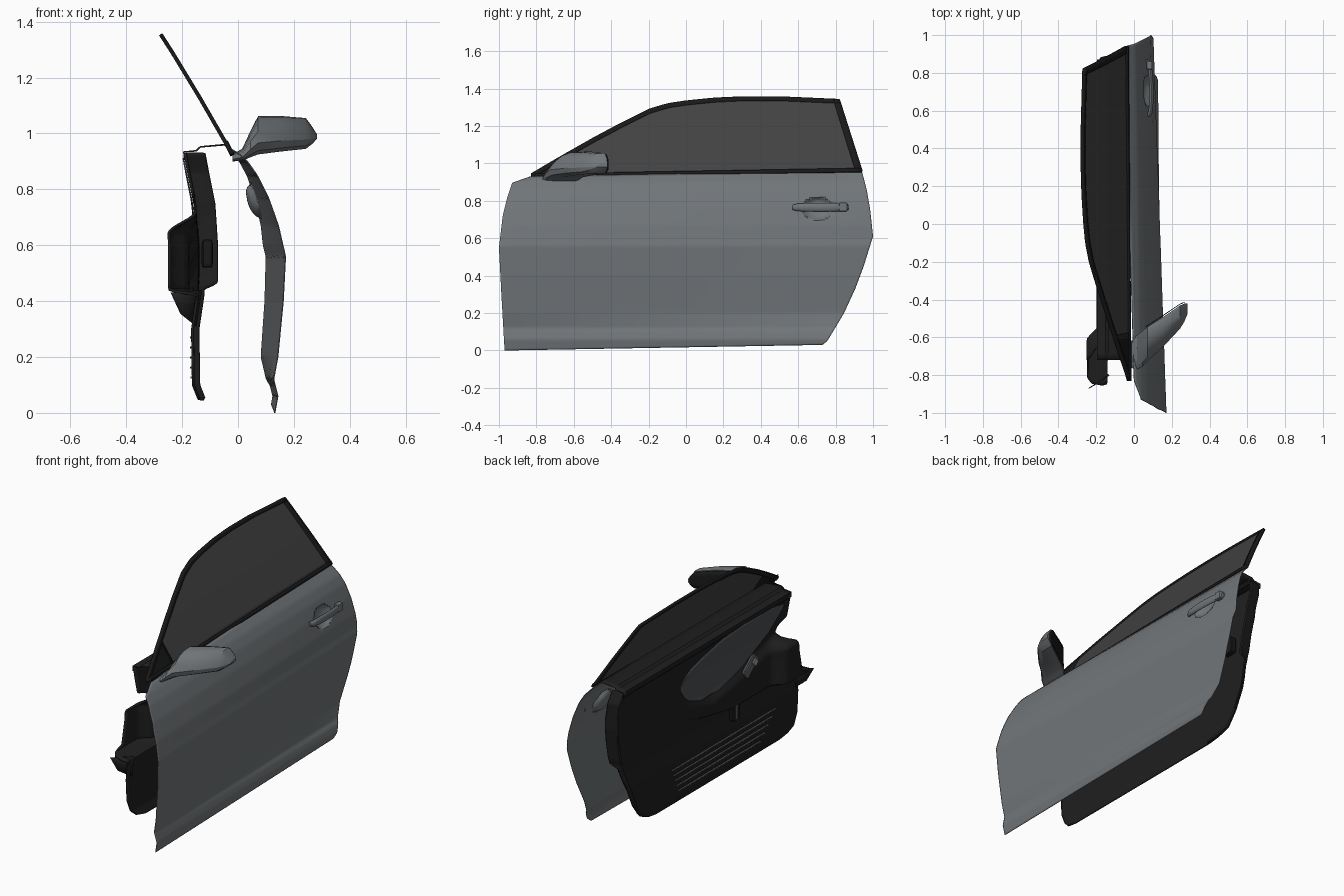
import bpy, math

if "Cube" in bpy.data.objects:
    bpy.data.objects.remove(bpy.data.objects["Cube"])

# ---------- helpers ----------
def material(name, r, g, b):
    m = bpy.data.materials.new(name)
    m.diffuse_color = (r, g, b, 1)
    m.use_nodes = True
    m.node_tree.nodes["Principled BSDF"].inputs["Base Color"].default_value = m.diffuse_color
    return m

PAINT = material("paint", .165, .18, .19)
BLACK = material("black_trim", .01, .01, .01)
PLASTIC = material("dark_plastic", .014, .014, .014)
GLASS = material("tinted_glass", .055, .055, .055)
FABRIC = material("grey_insert", .075, .08, .085)
SILVER = material("silver", .25, .25, .25)

def lerp(a, b, t):
    return a + (b - a) * t

def interp(x, pts):
    if x <= pts[0][0]:
        return pts[0][1]
    for (a, p), (b, q) in zip(pts, pts[1:]):
        if x <= b:
            return lerp(p, q, (x - a) / (b - a))
    return pts[-1][1]

def step(a, b, x):
    t = min(1, max(0, (x - a) / (b - a)))
    return t * t * (3 - 2 * t)

def build(name, verts, faces, mat, thick=0, angle=30):
    me = bpy.data.meshes.new(name)
    me.from_pydata(verts, [], faces)
    me.update()
    ob = bpy.data.objects.new(name, me)
    bpy.context.collection.objects.link(ob)
    me.materials.append(mat)
    bpy.ops.object.select_all(action='DESELECT')
    ob.select_set(True)
    bpy.context.view_layer.objects.active = ob
    bpy.ops.object.shade_smooth_by_angle(angle=math.radians(angle))
    if thick:
        s = ob.modifiers.new("thickness", 'SOLIDIFY')
        s.thickness, s.offset = thick, 0
    return ob

def sheet(name, nu, nv, f, mat, thick=.004):
    """Surface f(u, v) sampled on a grid."""
    verts = [f(i / nu, j / nv) for j in range(nv + 1) for i in range(nu + 1)]
    w = nu + 1
    faces = [(j * w + i, j * w + i + 1, (j + 1) * w + i + 1, (j + 1) * w + i)
             for j in range(nv) for i in range(nu)]
    return build(name, verts, faces, mat, thick)

def loft(name, rings, mat, angle=40):
    """Closed skin through rings of equal length."""
    n = len(rings[0])
    verts = [p for r in rings for p in r]
    faces = [(k * n + i, k * n + (i + 1) % n, (k + 1) * n + (i + 1) % n, (k + 1) * n + i)
             for k in range(len(rings) - 1) for i in range(n)]
    faces += [tuple(range(n))[::-1], tuple(range(len(verts) - n, len(verts)))]
    return build(name, verts, faces, mat, 0, angle)

def box(name, loc, size, mat, rot=(0, 0, 0)):
    bpy.ops.mesh.primitive_cube_add(size=1, location=loc, rotation=rot)
    ob = bpy.context.object
    ob.name, ob.scale = name, size
    ob.data.materials.append(mat)
    b = ob.modifiers.new("soft_edges", 'BEVEL')
    b.width, b.segments = .15, 2
    return ob

# ---------- outer skin with handle recess ----------
FRONT_X = [(0, .132), (.06, .143), (.12, .128), (.2, .143), (.4, .162), (.56, .17),
           (.67, .145), (.77, .11), (.85, .07), (.9, .035), (.96, -.03)]
SLOPE = [(0, -.02), (.1, -.02), (.2, -.065), (.6, -.07), (.77, -.05), (.9, -.03), (.96, -.02)]
FRONT_Y = [(0, -.97), (.3, -.987), (.55, -1), (.72, -.98), (.82, -.955), (.895, -.93)]
REAR_Y = [(.03, .73), (.05, .755), (.2, .845), (.33, .905), (.45, .95), (.61, 1), (.75, .985), (.85, .968), (.96, .94)]
BELT = [(-.93, .895), (-.83, .93), (.94, .96)]

def skin_x(y, z):
    return interp(z, FRONT_X) + (y + 1) / 2 * interp(z, SLOPE)

def skin(u, v):
    zf, zr = .895 * v, .03 + .93 * v
    y = lerp(interp(zf, FRONT_Y), interp(zr, REAR_Y), u)
    z = lerp(zf, zr, u) + v ** 6 * (interp(y, BELT) - lerp(.895, .96, u))
    r2 = ((y - .705) / .08) ** 2 + ((z - .757) / .06) ** 2
    dent = .035 * math.sqrt(1 - r2) if r2 < 1 else 0
    return (skin_x(y, z) - dent, y, z)

sheet("door_skin", 180, 90, skin, PAINT)

# ---------- outer handle ----------
rings = []
for k in range(17):
    t = k / 16
    y = lerp(.57, .87, t)
    bow = math.sin(math.pi * t) ** .4 if 0 < t < 1 else 0
    cx, hz = skin_x(y, .765) + .004 + .02 * bow, .013 + .011 * bow
    rings.append([(cx + .011 * math.cos(a), y, .765 + hz * math.sin(a))
                  for a in [i * math.tau / 12 for i in range(12)]])
loft("door_handle", rings, PAINT)
box("lock_cover", (skin_x(.84, .765) + .016, .84, .767), (.03, .045, .048), PAINT)

# ---------- window and frame ----------
WIN_X = [(.9, -.01), (.96, -.04), (1.13, -.138), (1.29, -.235), (1.36, -.28)]
WIN_TOP = [(-.83, .94), (-.65, 1.045), (-.5, 1.13), (-.35, 1.21), (-.2, 1.285), (-.1, 1.315),
           (0, 1.33), (.15, 1.345), (.3, 1.352), (.5, 1.352), (.82, 1.338)]

def window(u, v):
    yb, yt = lerp(-.83, .94, u), lerp(-.83, .82, u)
    z = lerp(interp(yb, BELT), interp(yt, WIN_TOP), v)
    return (interp(z, WIN_X), lerp(yb, yt, v), z)

def top_frame(u, v):
    x, y, z = window(u, 1)
    z += .003 - .022 * v
    return (interp(z, WIN_X), y + .008 * v, z)

def belt_strip(u, v):
    x, y, z = window(u, 0)
    z += lerp(-.006, .012, v)
    return (interp(z, WIN_X) + .003, y, z)

sheet("window_glass", 60, 16, window, GLASS)
sheet("top_frame", 60, 2, top_frame, BLACK, .014)
sheet("rear_frame", 2, 16, lambda u, v: window(lerp(.98, 1.002, u), v), BLACK, .014)
sheet("belt_strip", 40, 2, belt_strip, BLACK, .014)
sheet("mirror_triangle", 8, 6, lambda u, v: window(u * .145, v), BLACK, .012)

# ---------- wing mirror: x, front y, rear y, bottom z, top z ----------
SHAPE = [(1, .03), (1, .97), (.92, 1), (.6, .97), (.35, .85), (.12, .6), (0, .3), (.06, .1), (.3, 0), (.92, 0)]
MIRROR = [(-.02, -.76, -.63, .9, .925), (.015, -.77, -.59, .902, .945), (.045, -.755, -.565, .915, 1.01),
          (.072, -.725, -.545, .925, 1.062), (.15, -.655, -.495, .935, 1.063), (.243, -.555, -.432, .945, 1.055),
          (.265, -.52, -.422, .962, 1.025), (.282, -.48, -.42, .98, .998)]
loft("mirror_housing", [[(x, lerp(y0, y1, a), lerp(z0, z1, b)) for a, b in SHAPE]
                        for x, y0, y1, z0, z1 in MIRROR], PAINT, 25)
def mirror_face(u, v):
    x = lerp(.065, .27, u)
    y, lo, hi = (interp(x, [(m[0], m[k]) for m in MIRROR]) for k in (2, 3, 4))
    return (x - .003, y + .006, lerp(lo + .006, hi - .006, v))
sheet("mirror_glass", 24, 4, mirror_face, BLACK)

# ---------- inner trim panel with armrest and front wing ----------
TRIM_X = [(.05, -.14), (.1, -.16), (.3, -.163), (.42, -.145), (.6, -.145), (.75, -.155), (.85, -.175), (.93, -.19)]
TRIM_FRONT = [(.05, -.68), (.065, -.75), (.1, -.79), (.17, -.82), (.4, -.83), (.43, -.86), (.46, -.75), (.6, -.72),
              (.66, -.71), (.675, -.67), (.69, -.64), (.72, -.62), (.75, -.64), (.765, -.67), (.78, -.72), (.93, -.72)]
TRIM_REAR = [(.05, .5), (.065, .58), (.1, .65), (.18, .71), (.35, .79), (.5, .845), (.7, .885), (.86, .895), (.93, .87)]
ARM_LOW = [(-.9, .42), (-.2, .42), (.1, .47), (.5, .6)]
ARM_TOP = [(-.9, .69), (-.6, .69), (-.35, .63), (0, .57), (.5, .7)]

def trim_x(y, z):
    low, top = interp(y, ARM_LOW), interp(y, ARM_TOP)
    depth = .035 * (1 - step(-.15, .5, y)) + .065 * (1 - step(-.62, -.53, y))
    arm = depth * step(low, low + .02, z) * (1 - step(top - .05, top + .03, z))
    rear = interp(z, TRIM_REAR)
    return interp(z, TRIM_X) - arm + step(rear - .018, rear, y) * (.02 + .05 * step(.44, .47, z))

def trim(u, v):
    z = lerp(.05, .93, v)
    u = 1 - (1 - u) ** 1.5          # denser rows at the folded rear edge
    y = lerp(interp(z, TRIM_FRONT), interp(z, TRIM_REAR), u)
    return (trim_x(y, z), y, z)
sheet("trim_panel", 110, 110, trim, PLASTIC, .01)

# sill between trim and window
SILL = [(-.192, .905), (-.194, .934), (-.15, .938), (-.135, .952), (-.045, .96)]
def sill(u, v):
    x, z = SILL[round(v * 4)]
    return (x, lerp(-.72, .87, u), z)
sheet("window_sill", 40, 4, sill, PLASTIC, .006)

# fabric insert
INS_TOP = [(-.66, .885), (-.55, .905), (-.27, .912), (-.07, .895), (.11, .85), (.2, .82), (.25, .785), (.28, .73)]
INS_LOW = [(-.66, .87), (-.55, .75), (-.32, .64), (-.07, .58), (.1, .585), (.2, .62), (.25, .66), (.28, .71)]
def insert(u, v):
    y = lerp(-.66, .28, u)
    z = lerp(interp(y, INS_LOW), interp(y, INS_TOP), v)
    return (trim_x(y, z) - .009, y, z)
sheet("fabric_insert", 50, 20, insert, FABRIC, .006)

# speaker slots in the lower trim
for i in range(5):
    z = .27 - i * .036
    box("lower_slot", (interp(z, TRIM_X) - .006, -.12 + .01 * i, z), (.008, .98 - .05 * i, .007), SILVER)

# front flange, switches, pull and latch
FL = [(-.13, -.80, .44), (-.24, -.87, .43), (-.15, -.79, .31), (-.205, -.85, .355)]
sheet("front_flange", 2, 2, lambda u, v: tuple(
    lerp(lerp(FL[0][k], FL[1][k], u), lerp(FL[2][k], FL[3][k], u), v) for k in range(3)), PLASTIC)
box("switch_plate", (trim_x(-.36, .62) - .008, -.36, .62), (.02, .15, .05), FABRIC, (-.5, .3, 0))
for y in (-.39, -.33):
    box("window_switch", (trim_x(y, .62) - .018, y, .62 - (y + .36) * .55), (.014, .04, .028), SILVER, (-.5, .3, 0))
box("pull_pocket", (-.17, -.22, .4), (.025, .07, .1), BLACK)
box("pull_grip", (-.184, -.22, .4), (.012, .018, .09), FABRIC)
box("latch_box", (-.11, .7, .57), (.04, .08, .1), BLACK)
